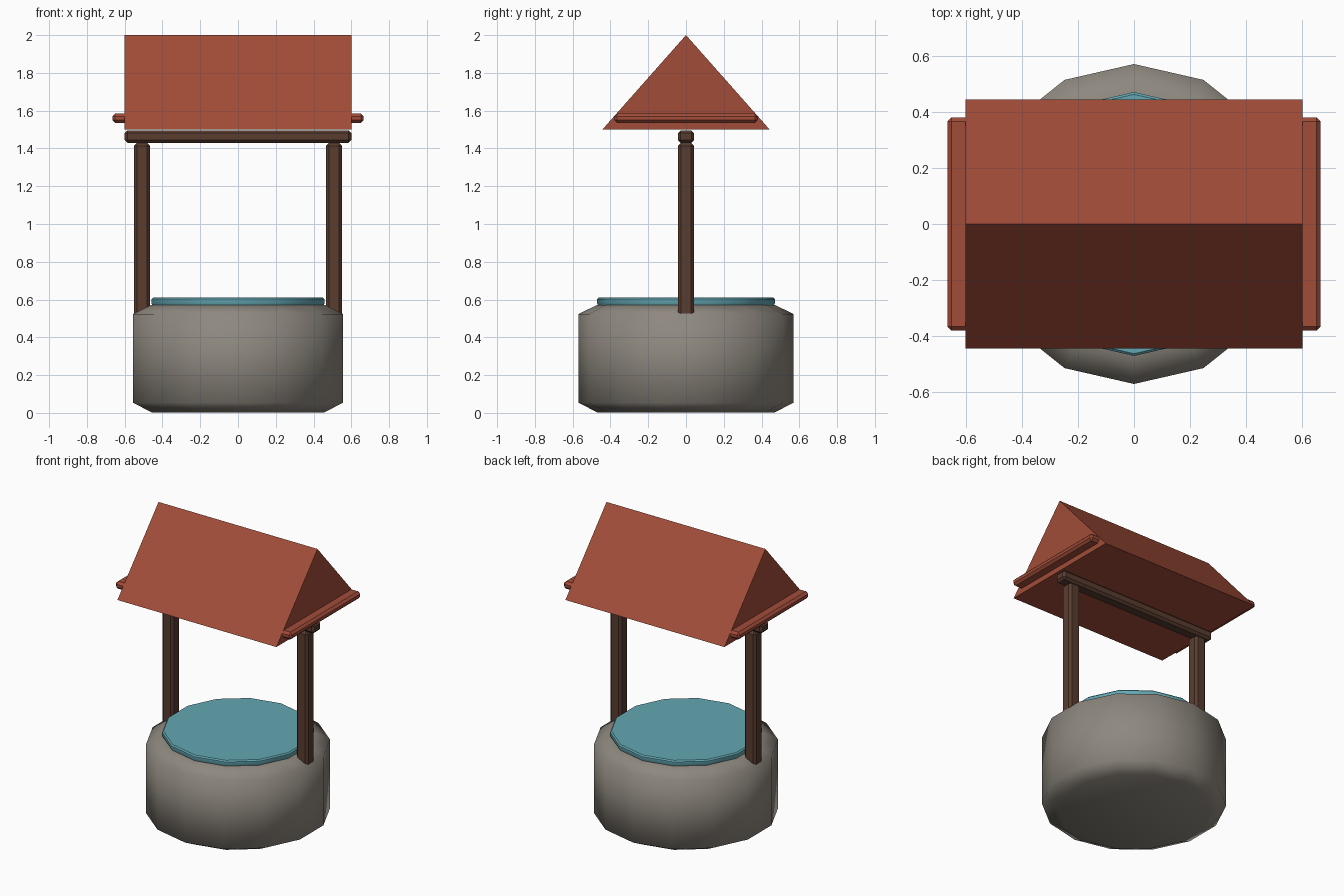
import bpy, bmesh, math

if "Cube" in bpy.data.objects:
    bpy.data.objects.remove(bpy.data.objects["Cube"])


def material(name, color):
    m = bpy.data.materials.new(name)
    m.diffuse_color = (*color, 1)
    m.use_nodes = True
    m.node_tree.nodes["Principled BSDF"].inputs["Base Color"].default_value = m.diffuse_color
    return m


STONE = material("stone grey", (0.27, 0.245, 0.21))
WATER = material("water teal", (0.125, 0.39, 0.45))
WOOD = material("dark wood", (0.100, 0.046, 0.028))
TILE = material("roof red", (0.36, 0.073, 0.040))


def finish(bm, name, mat, smooth=False):
    bmesh.ops.recalc_face_normals(bm, faces=bm.faces)
    me = bpy.data.meshes.new(name)
    bm.to_mesh(me)
    bm.free()
    me.materials.append(mat)
    for p in me.polygons:
        p.use_smooth = smooth
    ob = bpy.data.objects.new(name, me)
    bpy.context.collection.objects.link(ob)
    return ob


def drum(name, profile, mat, sides=14):
    """Closed solid from (radius, z) rings, first corner on the y axis."""
    bm = bmesh.new()
    rings = []
    for r, z in profile:
        angles = [2 * math.pi * i / sides for i in range(sides)]
        rings.append([bm.verts.new((r * math.sin(a), r * math.cos(a), z)) for a in angles])
    for low, high in zip(rings, rings[1:]):
        for i in range(sides):
            j = (i + 1) % sides
            bm.faces.new((low[i], low[j], high[j], high[i]))
    bm.faces.new(rings[0])
    bm.faces.new(rings[-1])
    return finish(bm, name, mat, smooth=True)


def beam(name, center, size, bevel, mat):
    """Box with chamfered edges."""
    bm = bmesh.new()
    bmesh.ops.create_cube(bm, size=1)
    for v in bm.verts:
        v.co = [c + s * k for c, s, k in zip(center, size, v.co)]
    bmesh.ops.bevel(bm, geom=bm.edges[:], offset=bevel, segments=1, affect='EDGES')
    return finish(bm, name, mat)


# Stone basin and the water disc resting in it
drum("stone_basin", [(0.47, 0.003), (0.57, 0.054), (0.57, 0.523), (0.47, 0.572)], STONE)
water = drum("water", [(0.462, 0.565), (0.47, 0.58), (0.47, 0.602), (0.462, 0.61)], WATER)
bpy.context.view_layer.objects.active = water
water.select_set(True)
bpy.ops.object.shade_smooth_by_angle(angle=math.radians(30))

# Posts and gable bars, one pair per side
for side, s in (("left", -1), ("right", 1)):
    beam(side + "_post", (s * 0.508, 0, 0.93), (0.086, 0.086, 1.0), 0.016, WOOD)
    beam(side + "_gable_bar", (s * 0.6, 0, 1.56), (0.13, 0.76, 0.05), 0.015, TILE)

# Cross beam under the roof
beam("cross_beam", (0, 0, 1.463), (1.2, 0.086, 0.066), 0.015, WOOD)

# Roof prism
bm = bmesh.new()
ends = [[bm.verts.new((x, y, z)) for y, z in ((-0.443, 1.5), (0.443, 1.5), (0, 2.0))]
        for x in (-0.6, 0.6)]
for i in range(3):
    j = (i + 1) % 3
    bm.faces.new((ends[0][i], ends[0][j], ends[1][j], ends[1][i]))
for end in ends:
    bm.faces.new(end)
finish(bm, "roof", TILE)
